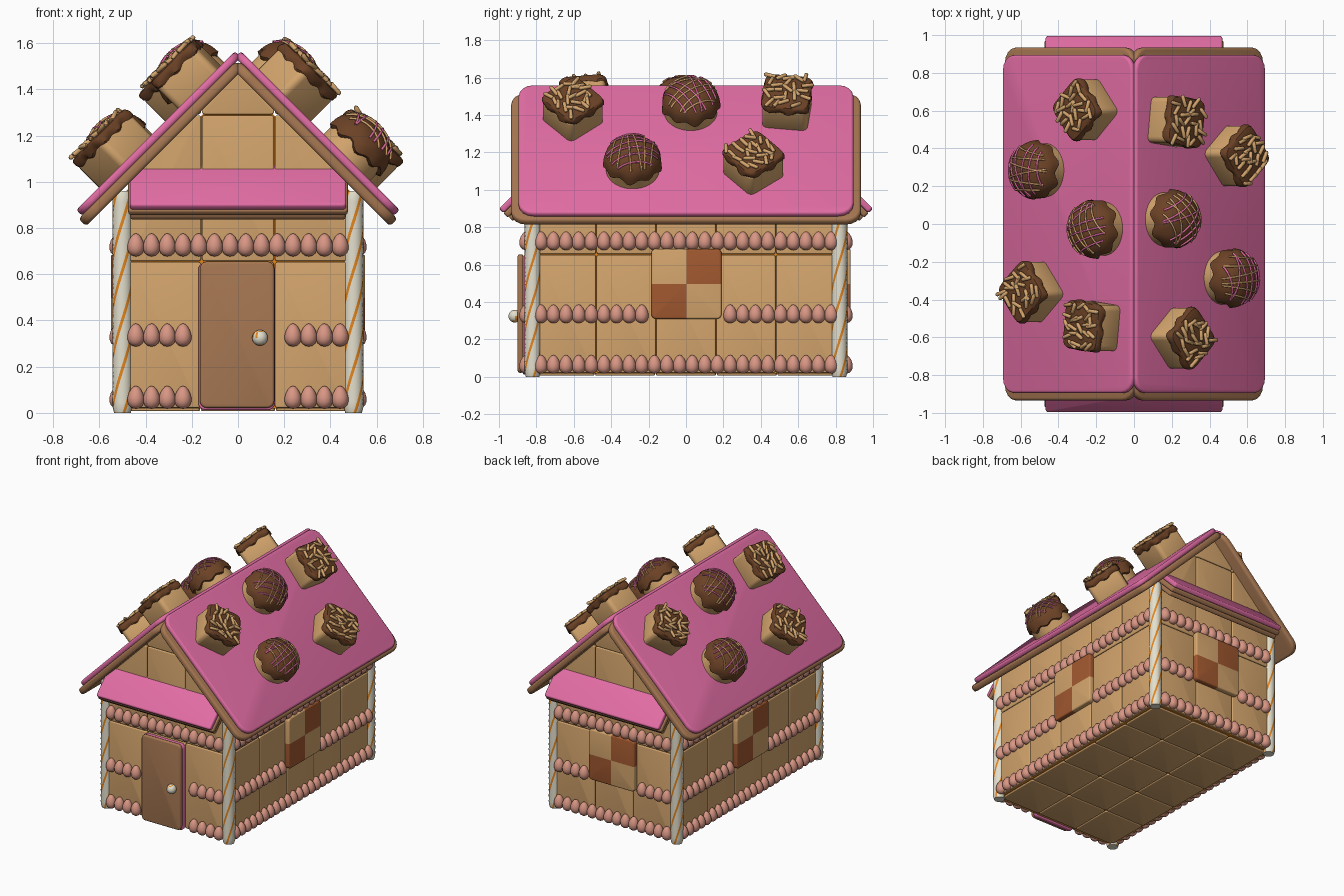
import bpy, bmesh, math, random
from mathutils import Matrix, Vector

if "Cube" in bpy.data.objects:
    bpy.data.objects.remove(bpy.data.objects["Cube"])
random.seed(4)
R, T = Matrix.Rotation, Matrix.Translation


def mat(name, r, g, b):
    m = bpy.data.materials.new(name)
    m.diffuse_color = [((c / 255 + 0.055) / 1.055) ** 2.4 for c in (r, g, b)] + [1]
    m.use_nodes = True
    m.node_tree.nodes["Principled BSDF"].inputs["Base Color"].default_value = m.diffuse_color
    return m


BISCUIT = mat("biscuit", 212, 165, 109)
GINGER = mat("gingerbread", 166, 119, 82)
PINK = mat("pink_icing", 226, 109, 164)
CHOC = mat("chocolate", 108, 66, 38)
SPONGE = mat("brown_sponge", 162, 89, 48)
BEAD = mat("rose_bead", 216, 150, 132)
CREAM = mat("cream", 228, 224, 206)
ORANGE = mat("orange_icing", 228, 134, 30)


def finish(name, bm, *mats):
    bmesh.ops.recalc_face_normals(bm, faces=bm.faces)
    me = bpy.data.meshes.new(name)
    bm.to_mesh(me)
    bm.free()
    for m in mats:
        me.materials.append(m)
    for p in me.polygons:
        p.use_smooth = True
    me.set_sharp_from_angle(angle=math.radians(40))
    ob = bpy.data.objects.new(name, me)
    bpy.context.collection.objects.link(ob)
    return ob


def merge(bm, part, M):
    part.transform(M)
    me = bpy.data.meshes.new("tmp")
    part.to_mesh(me)
    part.free()
    bm.from_mesh(me)
    bpy.data.meshes.remove(me)


def slab(bm, a, b, n, M, r=0.02, e=0.006, checker=False, clip=False):
    """Rounded plate spanning ranges a, b, n along local x, y, z."""
    p = bmesh.new()
    S = Matrix.Diagonal((a[1] - a[0], b[1] - b[0], n[1] - n[0], 1))
    bmesh.ops.create_cube(p, size=1, matrix=S)
    up = [x for x in p.edges if abs(x.verts[0].co.z - x.verts[1].co.z) > 1e-5]
    bmesh.ops.bevel(p, geom=up, offset=r, segments=4, profile=0.5, affect='EDGES')
    p.normal_update()
    rim = [x for x in p.edges if len({abs(f.normal.z) > 0.9 for f in x.link_faces}) == 2]
    bmesh.ops.bevel(p, geom=rim, offset=e, segments=3, profile=0.5, affect='EDGES')
    if checker:
        for no in ((1, 0, 0), (0, 1, 0)):
            bmesh.ops.bisect_plane(p, geom=p.verts[:] + p.edges[:] + p.faces[:],
                                   plane_co=(0, 0, 0), plane_no=no)
        for f in p.faces:
            c = f.calc_center_median()
            f.material_index = int(c.x * c.y > 0)
    p.transform(M @ T(((a[0] + a[1]) / 2, (b[0] + b[1]) / 2, (n[0] + n[1]) / 2)))
    if clip:  # cut along the roof slopes
        for s in (-1, 1):
            bmesh.ops.bisect_plane(p, geom=p.verts[:] + p.edges[:] + p.faces[:],
                                   plane_co=(0, 0, 1.465), plane_no=(s, 0, 1), clear_outer=True)
            bmesh.ops.holes_fill(p, edges=[x for x in p.edges if x.is_boundary])
    merge(bm, p, Matrix())


def lathe(bm, profile, radius, M, n=48):
    """Rings of (scale, z, drip) around z; radius(angle) gives the outline."""
    rings = []
    for s, z, d in profile:
        ring = []
        for i in range(n):
            t = math.tau * i / n
            w = math.sin(9 * t) + 0.5 * math.sin(5 * t + 1)
            q = radius(t) * s * (1 + 0.8 * d * w)
            ring.append(bm.verts.new(M @ Vector((q * math.cos(t), q * math.sin(t), z - d * w * 0.3))))
        rings.append(ring)
    for lo, hi in zip(rings, rings[1:]):
        for i in range(n):
            bm.faces.new((lo[i], lo[(i + 1) % n], hi[(i + 1) % n], hi[i]))
    bm.faces.new(rings[0][::-1])
    bm.faces.new(rings[-1])


def wall(k):  # local x along the wall, y up, z outward; 0 is the front
    return R(math.pi / 2 * k, 4, 'Z') @ R(math.pi / 2, 4, 'X')


def slope(turn, top):  # local x down a 45 degree slope, z outward
    return R(turn, 4, 'Z') @ T((0, 0, top)) @ R(math.pi / 4, 4, 'Y')


# icing core showing in the seams
bm = bmesh.new()
outline = [(-.495, .018), (.495, .018), (.495, .95), (0, 1.445), (-.495, .95)]
face = bm.faces.new([bm.verts.new((x, -.825, z)) for x, z in outline])
ext = bmesh.ops.extrude_face_region(bm, geom=[face])
bmesh.ops.translate(bm, vec=(0, 1.65, 0), verts=[v for v in ext['geom'] if isinstance(v, bmesh.types.BMVert)])
finish("icing_core", bm, ORANGE)

# biscuit tiles on walls and floor
bm = bmesh.new()
g = 0.002
for k in range(4):
    cols, w, out = (3, .315, .845) if k % 2 == 0 else (5, .32, .515)
    for c in range(cols):
        x = (c - cols / 2) * w
        for z0, z1 in ((.02, .655), (.655, 1.29), (1.29, 1.5)):
            if k % 2:
                if z0 > 1:
                    continue
                z1 = min(z1, .95)
            slab(bm, (x + g, x + w - g), (z0 + g, z1 - g), (out - .04, out), wall(k), .012, .006, clip=k % 2 == 0)
finish("wall_tiles", bm, BISCUIT)
bm = bmesh.new()
for i in range(3):
    for j in range(5):
        x, y = (i - 1.5) * .325, (j - 2.5) * .325
        slab(bm, (x + g, x + .325 - g), (y + g, y + .325 - g), (.008, .03), Matrix(), .015, .006)
finish("floor_tiles", bm, BISCUIT)

# checkered windows on the right, back and left
for k, name in ((1, "right_window"), (2, "back_window"), (3, "left_window")):
    bm = bmesh.new()
    out = .88 if k == 2 else .55
    slab(bm, (-.185, .19), (.31, .685), (out - .05, out), wall(k), .025, .01, checker=True)
    finish(name, bm, BISCUIT, SPONGE)

# door with icing behind it and a knob
bm = bmesh.new()
slab(bm, (-.165, .157), (.022, .655), (.87, .9), wall(0), .03, .01)
finish("door", bm, GINGER)
bm = bmesh.new()
slab(bm, (-.172, .16), (.012, .65), (.84, .872), wall(0), .03, .008)
finish("door_icing", bm, PINK)
bm = bmesh.new()
bmesh.ops.create_uvsphere(bm, u_segments=20, v_segments=12, radius=.034, matrix=T((.095, -.915, .325)))
for i, f in enumerate(bm.faces):
    f.material_index = int(i % 4 == 0)
finish("door_knob", bm, CREAM, ORANGE)

# rows of egg shaped beads
bm = bmesh.new()
for k in range(4):
    count, step, out = (14, .068, .855) if k % 2 == 0 else (24, .0675, .52)
    for row, z in enumerate((.067, .337, .727)):
        for i in range(count):
            t = (i - (count - 1) / 2) * step
            if (k == 0 and row < 2 and abs(t) < .18) or (k and row == 1 and abs(t) < .2):
                continue
            vs = bmesh.ops.create_uvsphere(bm, u_segments=12, v_segments=8, radius=1)['verts']
            for v in vs:
                q = .036 * (1 - .22 * v.co.z)
                v.co = R(math.pi / 2 * k, 4, 'Z') @ Vector((t + q * v.co.x, -out + q * v.co.y, z + .05 * v.co.z))
finish("bead_trim", bm, BEAD)

# striped candy corner posts
for name, x, y in (("front_left_post", -.5, -.82), ("front_right_post", .5, -.82),
                   ("back_left_post", -.5, .82), ("back_right_post", .5, .82)):
    bm = bmesh.new()
    n, rows, rings = 20, 40, []
    for j in range(rows + 1):
        z = .96 * j / rows
        q = .043 if 0 < j < rows else .036
        rings.append([bm.verts.new((x + q * math.cos(a), y + q * math.sin(a), z))
                      for a in (math.tau * (i / n + z / .85) for i in range(n))])
    for lo, hi in zip(rings, rings[1:]):
        for i in range(n):
            f = bm.faces.new((lo[i], lo[(i + 1) % n], hi[(i + 1) % n], hi[i]))
            f.material_index = int(i % 5 == 0)
    bm.faces.new(rings[0])
    bm.faces.new(rings[-1])
    finish(name, bm, CREAM, ORANGE)

# main roof panels and end awnings
for side, turn in (("right", 0), ("left", math.pi)):
    M = slope(turn, 1.578)
    bm = bmesh.new()
    slab(bm, (.018, .99), (-.895, .895), (-.036, 0), M, .08, .014)
    finish(side + "_roof_icing", bm, PINK)
    bm = bmesh.new()
    slab(bm, (.045, 1.01), (-.935, .935), (-.08, -.034), M, .08, .016)
    finish(side + "_roof_biscuit", bm, GINGER)
for side, turn in (("front", -math.pi / 2), ("back", math.pi / 2)):
    M = slope(turn, 1.9)
    bm = bmesh.new()
    slab(bm, (1.165, 1.414), (-.468, .468), (-.034, 0), M, .015, .01)
    finish(side + "_awning_icing", bm, PINK)
    bm = bmesh.new()
    slab(bm, (1.18, 1.415), (-.475, .475), (-.068, -.034), M, .015, .01)
    slab(bm, (1.18, 1.41), (-.468, .468), (-.1, -.068), M, .015, .01)
    finish(side + "_awning_biscuit", bm, GINGER)


# cakes on the roof
def square_cake(name, M):
    bm = bmesh.new()
    slab(bm, (-.122, .122), (-.122, .122), (-.01, .13), M, .03, .012)
    finish(name + "_base", bm, BISCUIT)
    bm = bmesh.new()
    sq = lambda t: .13 / (abs(math.cos(t)) ** 7 + abs(math.sin(t)) ** 7) ** (1 / 7)
    lathe(bm, [(.94, .118, .02), (1, .13, .03), (1, .15, .02), (.95, .163, 0), (.85, .168, 0)], sq, M, 64)
    finish(name + "_topping", bm, CHOC)
    bm = bmesh.new()
    for i in range(24):
        x, y = (i % 5 - 2) * .046, (i // 5 - 2) * .046
        P = T((x + random.uniform(-.015, .015), y + random.uniform(-.015, .015), .176))
        P = M @ P @ R(random.uniform(0, math.pi), 4, 'Z') @ R(math.pi / 2 + random.uniform(-.2, .2), 4, 'Y')
        lathe(bm, [(.5, -.034, 0), (1, -.027, 0), (1, .027, 0), (.5, .034, 0)], lambda t: .0105, P, 8)
    finish(name + "_sprinkles", bm, CHOC if name.endswith("x") else BISCUIT)


def round_cake(name, M):
    bm = bmesh.new()
    lathe(bm, [(1, -.01, 0), (1, .09, 0)], lambda t: .142, M)
    finish(name + "_base", bm, BISCUIT)
    bm = bmesh.new()
    prof = [(.9, .05, .03), (1, .06, .035)]
    prof += [(math.cos(a), .07 + .125 * math.sin(a), .03 * max(0, 1 - a)) for a in (i * .17 for i in range(1, 9))]
    lathe(bm, prof, lambda t: .155, M)
    finish(name + "_dome", bm, CHOC)
    for label, m, base in (("pink_drizzle", PINK, .5), ("pale_drizzle", BISCUIT, 2.0)):
        cu = bpy.data.curves.new(name + "_" + label, 'CURVE')
        cu.dimensions, cu.bevel_depth, cu.bevel_resolution = '3D', .0055, 1
        for i in range(6):
            off, a = (i - 2.5) * .042, base + random.uniform(-.3, .3)
            half = math.sqrt(.14 ** 2 - off ** 2)
            sp = cu.splines.new('POLY')
            sp.points.add(12)
            for j, pt in enumerate(sp.points):
                s = half * (j / 6 - 1)
                z = .075 + .125 * math.sqrt(1 - (s * s + off * off) / .155 ** 2)
                pt.co = (s * math.cos(a) - off * math.sin(a), s * math.sin(a) + off * math.cos(a), z, 1)
        cu.materials.append(m)
        ob = bpy.data.objects.new(cu.name, cu)
        ob.matrix_world = M
        bpy.context.collection.objects.link(ob)


for side, turn in (("right", 0), ("left", math.pi)):
    for i, (s, y, rot) in enumerate(((.235, .54, -.12), (.69, .36, .7), (.285, -.605, .72))):
        square_cake(f"{side}_square_cake_{i + 1}", slope(turn, 1.575) @ T((s, y, 0)) @ R(rot, 4, 'Z'))
    for i, (s, y) in enumerate(((.225, .025), (.665, -.285))):
        round_cake(f"{side}_round_cake_{i + 1}", slope(turn, 1.575) @ T((s, y, 0)) @ R(i * 1.1, 4, 'Z'))
